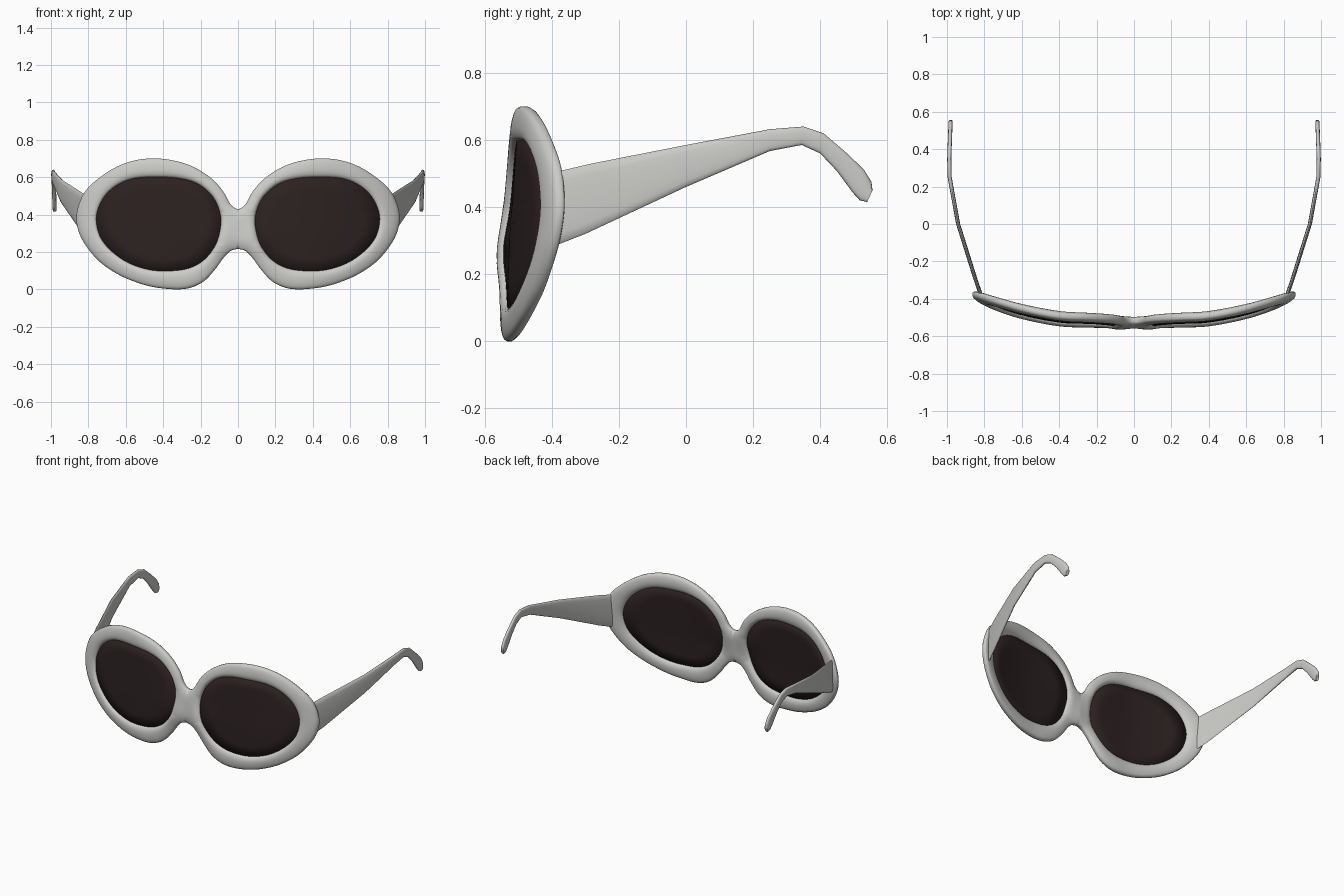
import bpy, bmesh, math
from mathutils import Vector

if "Cube" in bpy.data.objects:
    bpy.data.objects.remove(bpy.data.objects["Cube"])


def material(name, rgb):
    m = bpy.data.materials.new(name)
    m.diffuse_color = (*rgb, 1)
    m.use_nodes = True
    m.node_tree.nodes["Principled BSDF"].inputs["Base Color"].default_value = m.diffuse_color
    return m


GREY = material("pale_grey_plastic", (0.60, 0.60, 0.58))
DARK = material("dark_lens", (0.025, 0.015, 0.015))


def lerp_table(tab, v):
    # smooth (cubic) lookup in a small table
    pts = [tab[0]] + tab + [tab[-1]]
    if v <= tab[0][0]:
        return tab[0][1]
    for i in range(1, len(pts) - 2):
        (a, fa), (b, fb) = pts[i], pts[i + 1]
        if v <= b:
            def slope(p, q):
                return (q[1] - p[1]) / (q[0] - p[0]) if q[0] != p[0] else 0
            ma, mb = slope(pts[i - 1], pts[i + 1]), slope(pts[i], pts[i + 2])
            h = b - a
            t = (v - a) / h
            return ((2*t**3 - 3*t*t + 1) * fa + (t**3 - 2*t*t + t) * h * ma
                    + (3*t*t - 2*t**3) * fb + (t**3 - t*t) * h * mb)
    return tab[-1][1]


def spline(p, n):
    # Catmull-Rom through p[1:-1]; end points only give tangents
    out = []
    for a, b, c, d in zip(p, p[1:], p[2:], p[3:]):
        a, b, c, d = map(Vector, (a, b, c, d))
        for k in range(n):
            t = k / n
            out.append(0.5 * (2*b + (c - a)*t + (2*a - 5*b + 4*c - d)*t*t + (3*b - a - 3*c + d)*t**3))
    return out + [Vector(p[-2])]


def finish(name, bm, mat):
    bmesh.ops.recalc_face_normals(bm, faces=bm.faces)
    me = bpy.data.meshes.new(name)
    bm.to_mesh(me)
    bm.free()
    me.materials.append(mat)
    ob = bpy.data.objects.new(name, me)
    bpy.context.collection.objects.link(ob)
    mod = ob.modifiers.new("mirror", 'MIRROR')
    mod.merge_threshold = 0.0005
    for p in me.polygons:
        p.use_smooth = True
    return ob


# front-view outlines of the right half (x, z)
RIM = [(0, .43), (.04, .455), (.08, .525), (.15, .60), (.25, .66), (.35, .69), (.45, .70), (.55, .69),
       (.65, .655), (.75, .59), (.82, .52), (.858, .43), (.862, .35), (.83, .26), (.75, .157), (.65, .085),
       (.55, .04), (.45, .012), (.33, 0), (.25, .01), (.18, .045), (.12, .11), (.08, .165), (.04, .205), (0, .215)]
LENS = [(.093, .34), (.10, .42), (.14, .50), (.22, .565), (.32, .593), (.43, .599), (.55, .593), (.64, .56),
        (.71, .50), (.75, .42), (.755, .35), (.73, .27), (.67, .20), (.58, .14), (.47, .105), (.36, .10),
        (.26, .115), (.18, .16), (.12, .24)]
C = Vector((.425, .35))
edge = spline([(-.04, .455)] + RIM + [(-.04, .205)], 5)
NB = 8
bridge = [Vector((0, .215 + (.43 - .215) * k / NB)) for k in range(1, NB)]
outer = edge + bridge
N = len(outer)

polar = []
for p in spline([LENS[-1]] + LENS + LENS[:2], 8)[:-1]:
    d = p - C
    polar.append((math.atan2(d.y, d.x), d.length))
polar.sort()
polar = [(polar[-1][0] - 2*math.pi, polar[-1][1])] + polar + [(polar[0][0] + 2*math.pi, polar[0][1])]


def lens_point(o):
    d = o - C
    a = math.atan2(d.y, d.x)
    for (a0, r0), (a1, r1) in zip(polar, polar[1:]):
        if a0 <= a <= a1:
            r = r0 + (r1 - r0) * (a - a0) / max(a1 - a0, 1e-9)
            return C + d.normalized() * r


inner = [lens_point(o) for o in outer]


def surf(p):
    # wrapped mid surface of the front
    y = lerp_table([(0, -.52), (.1, -.518), (.25, -.516), (.4, -.509), (.6, -.47), (.75, -.422), (.87, -.373)], p.x)
    y += lerp_table([(0, -.012), (.25, -.010), (.45, .004), (.65, .018), (.72, .018)], p.y)
    return y - .012 * math.exp(-((p.x - .1)**2 + (p.y - .27)**2) / .008)


def half_depth(p, t):
    dist = min((p - e).length for e in edge)
    d = .007 + .019 * math.sqrt(1 - (1 - min(dist / .055, 1))**2)
    if t > .6:
        d = .003 + (d - .003) * math.sqrt(max(0, 1 - ((t - .6) / .4)**2))
    return d


# front frame: rounded rims and bridge
bm = bmesh.new()
TS = [0, .05, .15, .3, .45, .6, .75, .88, .96, 1]
rings = []
for side, ts in ((-1, TS[::-1]), (1, TS)):
    for t in ts:
        ring = []
        for o, i in zip(outer, inner):
            p = o.lerp(i, t)
            ring.append(bm.verts.new((p.x, surf(p) + side * half_depth(p, t), p.y)))
        rings.append(ring)
for k in range(len(rings)):
    a, b = rings[k], rings[(k + 1) % len(rings)]
    for j in range(N):
        if k == len(TS) - 1 and j >= len(edge) - 1:
            continue  # the bridge stays open where the halves join
        j2 = (j + 1) % N
        bm.faces.new((a[j], a[j2], b[j2], b[j]))
finish("front_frame", bm, GREY)

# lenses: thin curved plates following the same surface
bm = bmesh.new()
borders = []
for side in (-1, 1):
    prev = None
    mid = bm.verts.new((C.x, surf(C) + side * .006, C.y))
    for s in (.25, .5, .75, 1.02):
        ring = []
        for i in inner:
            p = C.lerp(i, s)
            ring.append(bm.verts.new((p.x, surf(p) + side * .006, p.y)))
        for j in range(N):
            j2 = (j + 1) % N
            bm.faces.new((prev[j], prev[j2], ring[j2], ring[j]) if prev else (mid, ring[j], ring[j2]))
        prev = ring
    borders.append(prev)
for j in range(N):
    j2 = (j + 1) % N
    bm.faces.new((borders[0][j], borders[0][j2], borders[1][j2], borders[1][j]))
finish("lenses", bm, DARK)

# temples: flat rounded section swept along upper and lower side-view edges (y, z)
UP = [(-.395, .503), (-.28, .53), (0, .585), (.25, .632), (.35, .64), (.41, .62), (.48, .56), (.53, .512),
      (.553, .475), (.556, .45)]
LOW = [(-.395, .283), (-.30, .32), (0, .46), (.25, .567), (.345, .585), (.40, .56), (.45, .507), (.497, .443),
       (.518, .42), (.54, .415)]
XS = [(-.40, .812), (-.1, .912), (.1, .965), (.2, .981), (.3, .988), (.4, .986), (.56, .98)]
bm = bmesh.new()
K = 16
rings = []
for u, l in zip(UP, LOW):
    u, l = Vector(u), Vector(l)
    ring = []
    for k in range(K):
        a = 2 * math.pi * k / K
        s, c = math.sin(a), math.cos(a)
        p = (u + l) / 2 + (u - l) / 2 * s
        w = .011 * math.copysign(abs(c)**.6, c)
        ring.append(bm.verts.new((lerp_table(XS, p.x) + w, p.x, p.y)))
    rings.append(ring)
for a, b in zip(rings, rings[1:]):
    for k in range(K):
        bm.faces.new((a[k], a[(k + 1) % K], b[(k + 1) % K], b[k]))
bm.faces.new(rings[0])
bm.faces.new(rings[-1])
temples = finish("temples", bm, GREY)
bpy.context.view_layer.objects.active = temples
temples.select_set(True)
bpy.ops.object.shade_smooth_by_angle(angle=math.radians(50))
